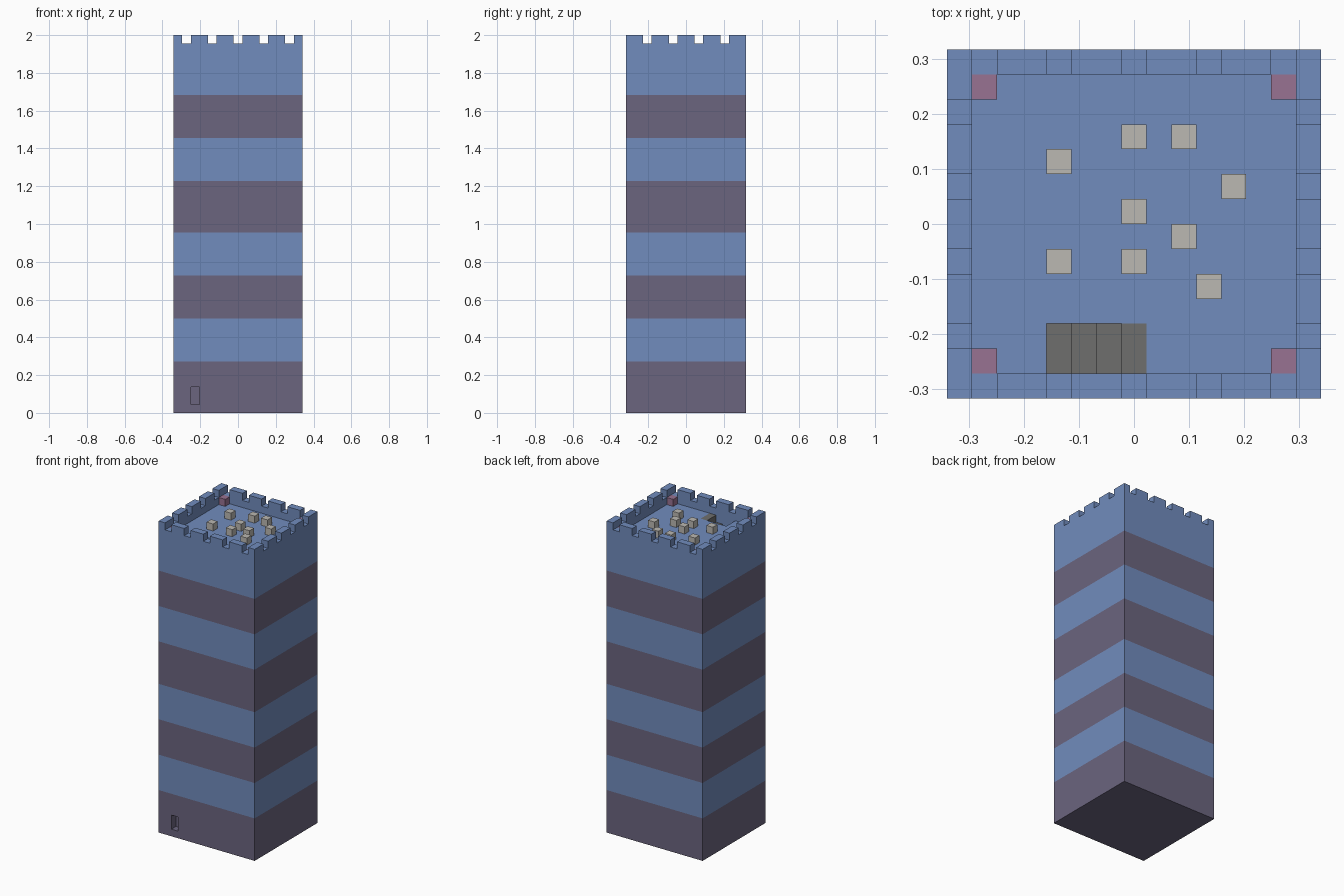
import bpy
import bmesh
from mathutils import Vector

cube = bpy.data.objects.get("Cube")
if cube:
    bpy.data.objects.remove(cube, do_unlink=True)

# Everything sits on a block grid: 15 wide, 14 deep, 44 tall
U = 2 / 44
W, D, RIM = 15, 14, 43
FLOOR = RIM - 1


def material(name, r, g, b):
    m = bpy.data.materials.new(name)
    m.use_nodes = True
    m.diffuse_color = (r, g, b, 1)
    m.node_tree.nodes["Principled BSDF"].inputs["Base Color"].default_value = (r, g, b, 1)
    return m


blue = material("blue_brick", 0.165, 0.262, 0.509)
purple = material("purple_brick", 0.147, 0.130, 0.212)
tan = material("pale_stone", 0.497, 0.479, 0.445)
pink = material("pink_block", 0.314, 0.171, 0.287)
grey = material("grey_stone", 0.156, 0.156, 0.153)


def boxes(name, spans, *mats):
    """One object made of boxes given as (low corner, high corner) in grid units."""
    bm = bmesh.new()
    for lo, hi in spans:
        verts = bmesh.ops.create_cube(bm, size=1)["verts"]
        lo, hi = Vector(lo), Vector(hi)
        for v in verts:
            p = (lo + hi) / 2 + v.co * (hi - lo)
            v.co = (p - Vector((W / 2, D / 2, 0))) * U
    mesh = bpy.data.meshes.new(name)
    bm.to_mesh(mesh)
    bm.free()
    for m in mats:
        mesh.materials.append(m)
    obj = bpy.data.objects.new(name, mesh)
    bpy.context.collection.objects.link(obj)
    return obj


def unit_cubes(cells, z):
    return [((x, y, z), (x + 1, y + 1, z + 1)) for x, y in cells]


def carve(target, name, lo, hi):
    cutter = boxes(name, [(lo, hi)])
    cutter.hide_render = True
    mod = target.modifiers.new(name, "BOOLEAN")
    mod.operation = "DIFFERENCE"
    mod.solver = "EXACT"
    mod.object = cutter
    bpy.context.view_layer.objects.active = target
    bpy.ops.object.modifier_apply(modifier=name)
    bpy.data.objects.remove(cutter, do_unlink=True)


# Tower body with roof well, stair shaft and doorway
tower = boxes("tower", [((0, 0, 0), (W, D, RIM))], blue, purple)
carve(tower, "roof_well", (1, 1, FLOOR), (W - 1, D - 1, RIM + 2))
carve(tower, "stair_shaft", (4, 1, FLOOR - 4), (8, 3, FLOOR + 1))
carve(tower, "doorway", (2, -1, 1), (3, 1, 3))

# Striped bands: slice the body and colour by height
bands = [(0, 6), (11, 16), (21, 27), (32, 37)]
bm = bmesh.new()
bm.from_mesh(tower.data)
for z in {z for band in bands for z in band if z}:
    bmesh.ops.bisect_plane(bm, geom=bm.verts[:] + bm.edges[:] + bm.faces[:],
                           plane_co=(0, 0, z * U), plane_no=(0, 0, 1))
for f in bm.faces:
    z = f.calc_center_median().z / U
    f.material_index = int(any(a - 0.01 <= z < b for a, b in bands))
bm.to_mesh(tower.data)
bm.free()

# Battlements: short runs on front and back, longer ones wrapping the corners
merlons = []
for y in (0, D - 1):
    merlons += [((x, y, RIM), (x + 2, y + 1, RIM + 1)) for x in range(2, 13, 3)]
for x in (0, W - 1):
    merlons += [((x, y, RIM), (x + 1, y + 2, RIM + 1)) for y in range(0, D, 3)]
boxes("battlements", merlons, blue)

# Stairs descending towards the right, top tread flush with the roof
boxes("roof_stairs", [((4 + i, 1, FLOOR - 4), (5 + i, 3, FLOOR - 3 + i)) for i in range(4)], grey)

# Loose blocks on the roof and one in each corner
loose = [(4, 9), (7, 10), (9, 10), (11, 8), (7, 7), (9, 6), (4, 5), (7, 5), (10, 4)]
boxes("roof_blocks", unit_cubes(loose, FLOOR), tan)
corners = [(x, y) for x in (1, W - 2) for y in (1, D - 2)]
boxes("corner_blocks", unit_cubes(corners, FLOOR), pink)
